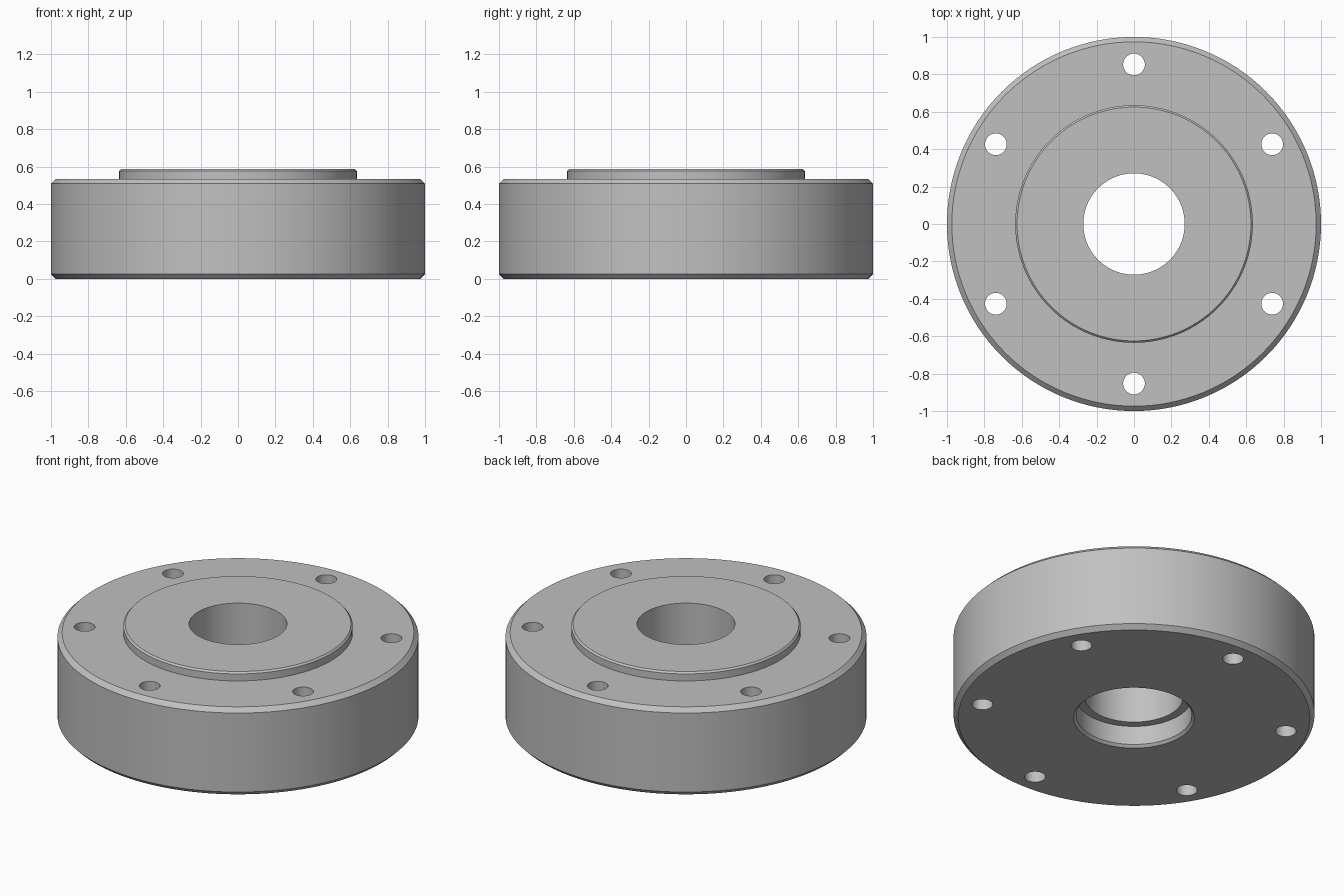
import bpy, bmesh
from math import radians
from mathutils import Matrix, Vector

cube = bpy.data.objects.get("Cube")
if cube:
    bpy.data.objects.remove(cube, do_unlink=True)

SEGMENTS = 128
BODY_TOP, HUB_TOP = 0.535, 0.588
RIM_BEVEL, HUB_BEVEL, BORE_BEVEL = 0.026, 0.01, 0.015
HUB_R, BORE_R, RECESS_R, RECESS_DEPTH = 0.635, 0.271, 0.32, 0.13
HOLE_R, HOLE_CIRCLE, HOLE_COUNT = 0.058, 0.853, 6

steel = bpy.data.materials.new("grey steel")
steel.use_nodes = True
grey = (0.53, 0.53, 0.53, 1)
steel.diffuse_color = grey
steel.node_tree.nodes["Principled BSDF"].inputs["Base Color"].default_value = grey


def add_object(name, bm):
    bmesh.ops.recalc_face_normals(bm, faces=bm.faces)
    mesh = bpy.data.meshes.new(name)
    bm.to_mesh(mesh)
    bm.free()
    mesh.materials.append(steel)
    obj = bpy.data.objects.new(name, mesh)
    bpy.context.collection.objects.link(obj)
    return obj


def lathe(name, profile):
    """Revolve a closed (radius, height) outline around z."""
    bm = bmesh.new()
    verts = [bm.verts.new((r, 0, z)) for r, z in profile]
    edges = [bm.edges.new((v, verts[i - 1])) for i, v in enumerate(verts)]
    bmesh.ops.spin(bm, geom=verts + edges, cent=(0, 0, 0), axis=(0, 0, 1),
                   angle=radians(360), steps=SEGMENTS, use_merge=True)
    bmesh.ops.remove_doubles(bm, verts=bm.verts, dist=1e-5)
    return add_object(name, bm)


# Flange with raised hub, through bore and recess underneath
flange = lathe("flange", [
    (RECESS_R + BORE_BEVEL, 0),
    (1 - RIM_BEVEL, 0),
    (1, RIM_BEVEL),
    (1, BODY_TOP - RIM_BEVEL),
    (1 - RIM_BEVEL, BODY_TOP),
    (HUB_R, BODY_TOP),
    (HUB_R, HUB_TOP - HUB_BEVEL),
    (HUB_R - HUB_BEVEL, HUB_TOP),
    (BORE_R, HUB_TOP),
    (BORE_R, RECESS_DEPTH),
    (RECESS_R, RECESS_DEPTH),
    (RECESS_R, BORE_BEVEL),
])

# Ring of bolt holes
bm = bmesh.new()
for i in range(HOLE_COUNT):
    turn = Matrix.Rotation(radians(90 + i * 360 / HOLE_COUNT), 4, "Z")
    place = turn @ Matrix.Translation(Vector((HOLE_CIRCLE, 0, BODY_TOP / 2)))
    bmesh.ops.create_cone(bm, cap_ends=True, segments=48, radius1=HOLE_R,
                          radius2=HOLE_R, depth=1, matrix=place)
cutter = add_object("bolt_hole_cutter", bm)
cutter.hide_render = True

cut = flange.modifiers.new("bolt_holes", "BOOLEAN")
cut.operation = "DIFFERENCE"
cut.solver = "EXACT"
cut.object = cutter

bpy.ops.object.select_all(action="DESELECT")
flange.select_set(True)
bpy.context.view_layer.objects.active = flange
bpy.ops.object.modifier_apply(modifier=cut.name)
bpy.data.objects.remove(cutter, do_unlink=True)

# Smooth round walls, crisp edges
bpy.ops.object.shade_smooth_by_angle(angle=radians(30))
